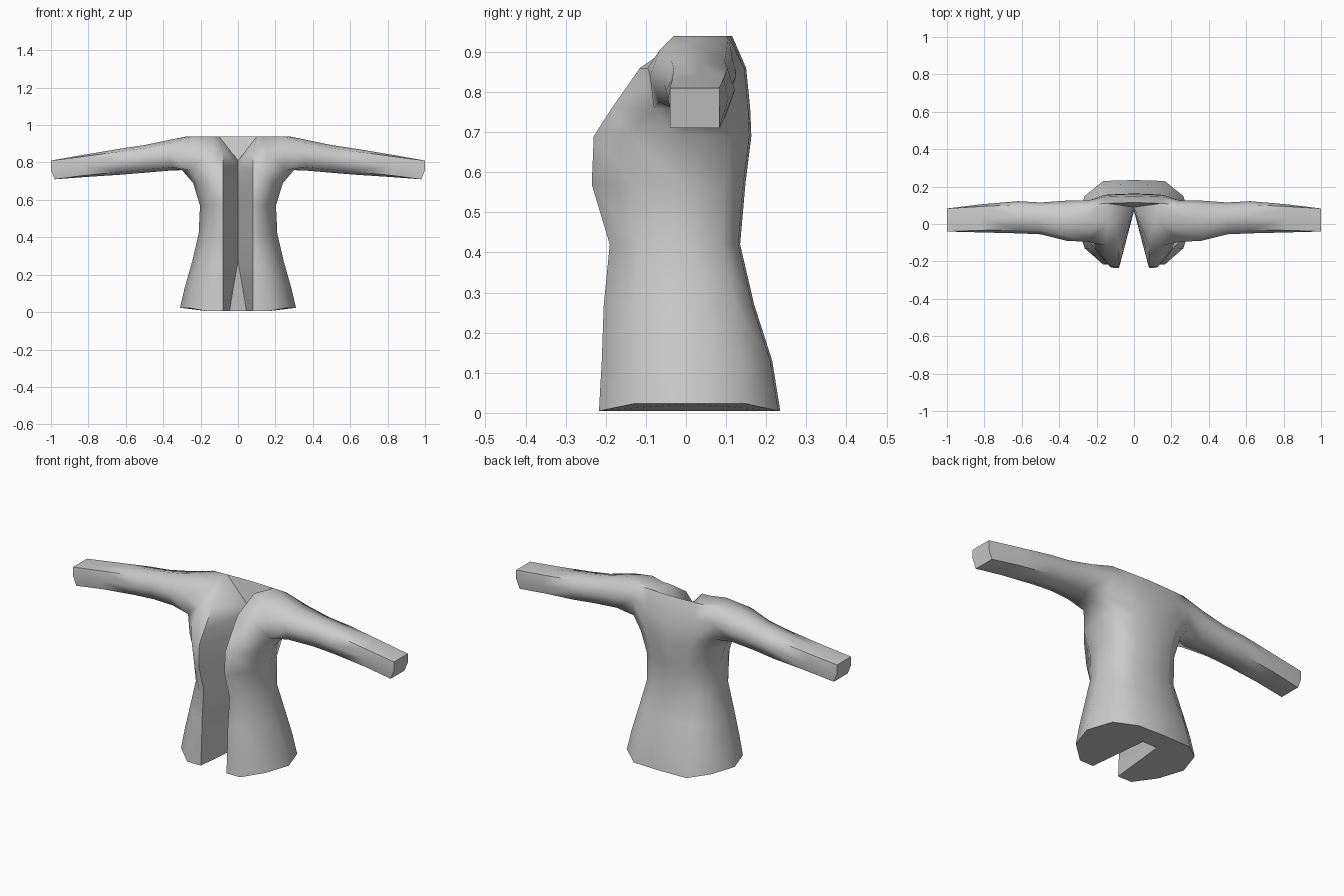
import bpy, bmesh, math

if "Cube" in bpy.data.objects:
    bpy.data.objects.remove(bpy.data.objects["Cube"])

# Torso levels: z, half width, back y, back-side y, front-side y, front y, groove y, groove half width, groove z
LEVELS = [
    (0.005, 0.31, 0.235, 0.15, -0.13, -0.217, 0.12, 0.045, 0.005),
    (0.13, 0.285, 0.215, 0.14, -0.13, -0.21, 0.10, 0.025, 0.13),
    (0.27, 0.245, 0.17, 0.12, -0.13, -0.205, 0.08, 0.0, 0.27),
    (0.42, 0.21, 0.135, 0.09, -0.12, -0.19, 0.07, 0.0, 0.42),
    (0.57, 0.203, 0.148, 0.10, -0.13, -0.235, 0.07, 0.0, 0.57),
    (0.69, 0.24, 0.163, 0.11, -0.14, -0.23, 0.07, 0.0, 0.69),
    (0.76, 0.30, 0.16, 0.10, -0.08, -0.185, 0.075, 0.0, 0.74),
    (0.86, 0.29, 0.15, 0.125, -0.095, -0.115, 0.08, 0.0, 0.78),
    (0.94, 0.27, 0.115, 0.105, -0.03, 0.0, 0.09, 0.0, 0.81),
]
# Sleeve stations: x, bottom z, top z, front y, back y, corner fullness
SLEEVE = [
    (0.36, 0.757, 0.922, -0.09, 0.125, 0.78),
    (0.50, 0.745, 0.893, -0.055, 0.115, 0.78),
    (0.62, 0.735, 0.875, -0.05, 0.122, 0.78),
    (0.82, 0.722, 0.842, -0.045, 0.105, 0.85),
    (1.00, 0.71, 0.81, -0.04, 0.083, 1.0),
]
DIRS = [(1, -1), (0, -1), (-1, -1), (-1, 0), (-1, 1), (0, 1), (1, 1), (1, 0)]

bm = bmesh.new()

# Torso rings for one half, from back centre round the side to the open front
rings = []
for i, (z, w, yb, y2, y4, yf, yg, xg, zg) in enumerate(LEVELS):
    s = 0.018 if i == 0 else 0
    edge = 0.1 if i == 8 else 0.08
    pts = [(0, yb, z), (0.53 * w, yb - 0.005, z), (0.85 * w, y2, z + s),
           (w, (y2 + y4) / 2, z + s), (0.85 * w, y4, z + s),
           (0.53 * w, yf, z), (edge, yf, z), (xg, yg, zg), (0, yg, zg)]
    rings.append([bm.verts.new(p) for p in pts])
for i in range(8):
    for j in range(8):
        if i >= 6 and j in (2, 3):
            continue  # armhole
        a, b = rings[i], rings[i + 1]
        bm.faces.new((a[j], a[j + 1], b[j + 1], b[j]))

# Hem, shoulder and neck surfaces
bm.faces.new(rings[0])
t = rings[8]
for f in ((1, 2, 3), (1, 3, 5), (3, 4, 5), (1, 5, 6), (1, 6, 7), (0, 1, 7, 8)):
    bm.faces.new([t[k] for k in f])

# Sleeve lofted out of the armhole
lo, mid = rings[6], rings[7]
prev = [lo[2], lo[3], lo[4], mid[4], t[4], t[3], t[2], mid[2]]
for x, zb, zt, yf, yb, k in SLEEVE:
    ring = []
    for dy, dz in DIRS:
        c = k if dy and dz else 1
        lean = 0.02 if x == 1.0 and dz < 0 else 0
        ring.append(bm.verts.new((x - lean, (yf + yb) / 2 + dy * c * (yb - yf) / 2,
                                  (zb + zt) / 2 + dz * c * (zt - zb) / 2)))
    for j in range(8):
        n = (j + 1) % 8
        bm.faces.new((prev[j], prev[n], ring[n], ring[j]))
    prev = ring
bm.faces.new(prev)

# Mirror to the other half
bmesh.ops.remove_doubles(bm, verts=bm.verts, dist=0.0005)
bmesh.ops.recalc_face_normals(bm, faces=bm.faces)
bmesh.ops.mirror(bm, geom=bm.verts[:] + bm.edges[:] + bm.faces[:], axis='X', merge_dist=0.0005)
bmesh.ops.recalc_face_normals(bm, faces=bm.faces)

mesh = bpy.data.meshes.new("jacket")
bm.to_mesh(mesh)
bm.free()
jacket = bpy.data.objects.new("jacket", mesh)
bpy.context.collection.objects.link(jacket)

cloth = bpy.data.materials.new("grey cloth")
cloth.diffuse_color = (0.6, 0.6, 0.6, 1)
cloth.use_nodes = True
cloth.node_tree.nodes["Principled BSDF"].inputs["Base Color"].default_value = cloth.diffuse_color
mesh.materials.append(cloth)

bpy.context.view_layer.objects.active = jacket
jacket.select_set(True)
bpy.ops.object.shade_smooth_by_angle(angle=math.radians(62))
